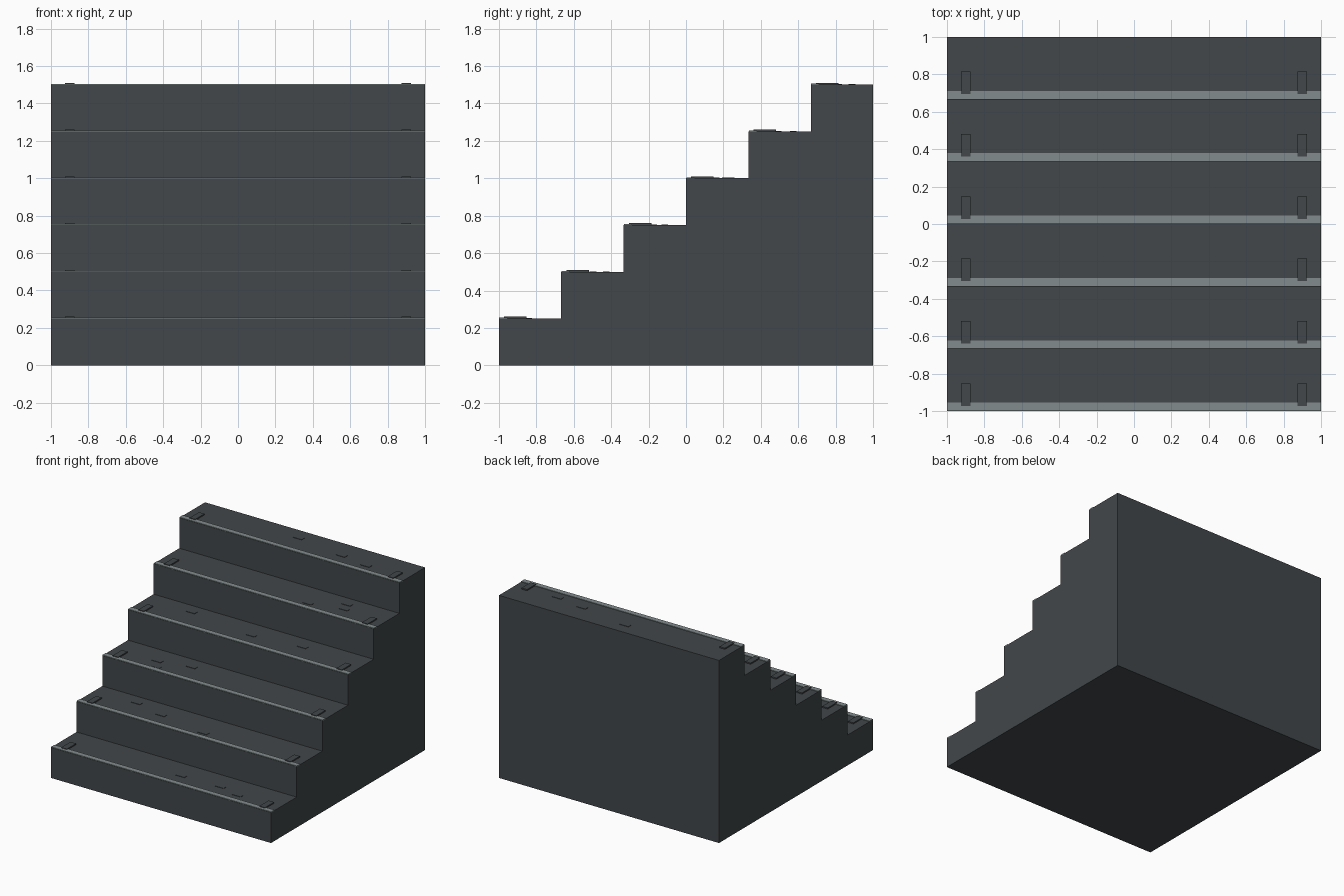
import bpy

cube = bpy.data.objects.get("Cube")
if cube:
    bpy.data.objects.remove(cube, do_unlink=True)


def material(name, rgb):
    m = bpy.data.materials.new(name)
    m.use_nodes = True
    m.diffuse_color = (*rgb, 1)
    bsdf = next(n for n in m.node_tree.nodes if n.type == 'BSDF_PRINCIPLED')
    bsdf.inputs["Base Color"].default_value = (*rgb, 1)
    return m


slate = material("dark slate", (0.054, 0.063, 0.068))
trim = material("worn grey edge", (0.225, 0.26, 0.267))


def box(name, low, high, mat):
    """Flat-sided block between two opposite corners."""
    bpy.ops.mesh.primitive_cube_add(size=1)
    ob = bpy.context.object
    ob.name = name
    ob.location = [(a + b) / 2 for a, b in zip(low, high)]
    ob.scale = [b - a for a, b in zip(low, high)]
    ob.data.materials.append(mat)
    return ob


STEPS = 6
DEPTH = 2 / STEPS
RISE = 0.25

# Stone chips on each tread: (x, distance back from the tread's front edge)
chips = [
    [(0.08, 0.15), (0.43, 0.16), (0.62, 0.11)],
    [(-0.62, 0.24), (-0.35, 0.17), (0.09, 0.09)],
    [(-0.61, 0.16), (-0.56, 0.07), (-0.34, 0.22)],
    [(-0.59, 0.24), (0.01, 0.16), (0.44, 0.21)],
    [(0.34, 0.09), (0.59, 0.24), (0.62, 0.16)],
    [(-0.07, 0.22), (0.37, 0.15), (0.62, 0.11)],
]

for i in range(STEPS):
    y = -1 + i * DEPTH
    z = (i + 1) * RISE
    n = i + 1
    # Solid block reaching the ground
    box(f"step_{n}", (-1, y, 0), (1, y + DEPTH, z), slate)
    # Pale worn strip along the nosing
    box(f"edge_strip_{n}", (-1, y + 0.002, z - 0.003), (1, y + 0.045, z + 0.005), trim)
    # Small clamps near both ends
    for side, x in (("right", -0.9), ("left", 0.9)):
        box(f"clamp_{side}_{n}", (x - 0.025, y + 0.028, z - 0.003),
            (x + 0.025, y + 0.148, z + 0.01), slate)
    # Thin chips scattered over the tread
    for j, (x, back) in enumerate(chips[i]):
        box(f"chip_{n}_{j + 1}", (x - 0.04, y + back - 0.018, z - 0.003),
            (x + 0.04, y + back + 0.018, z + 0.003), slate)
